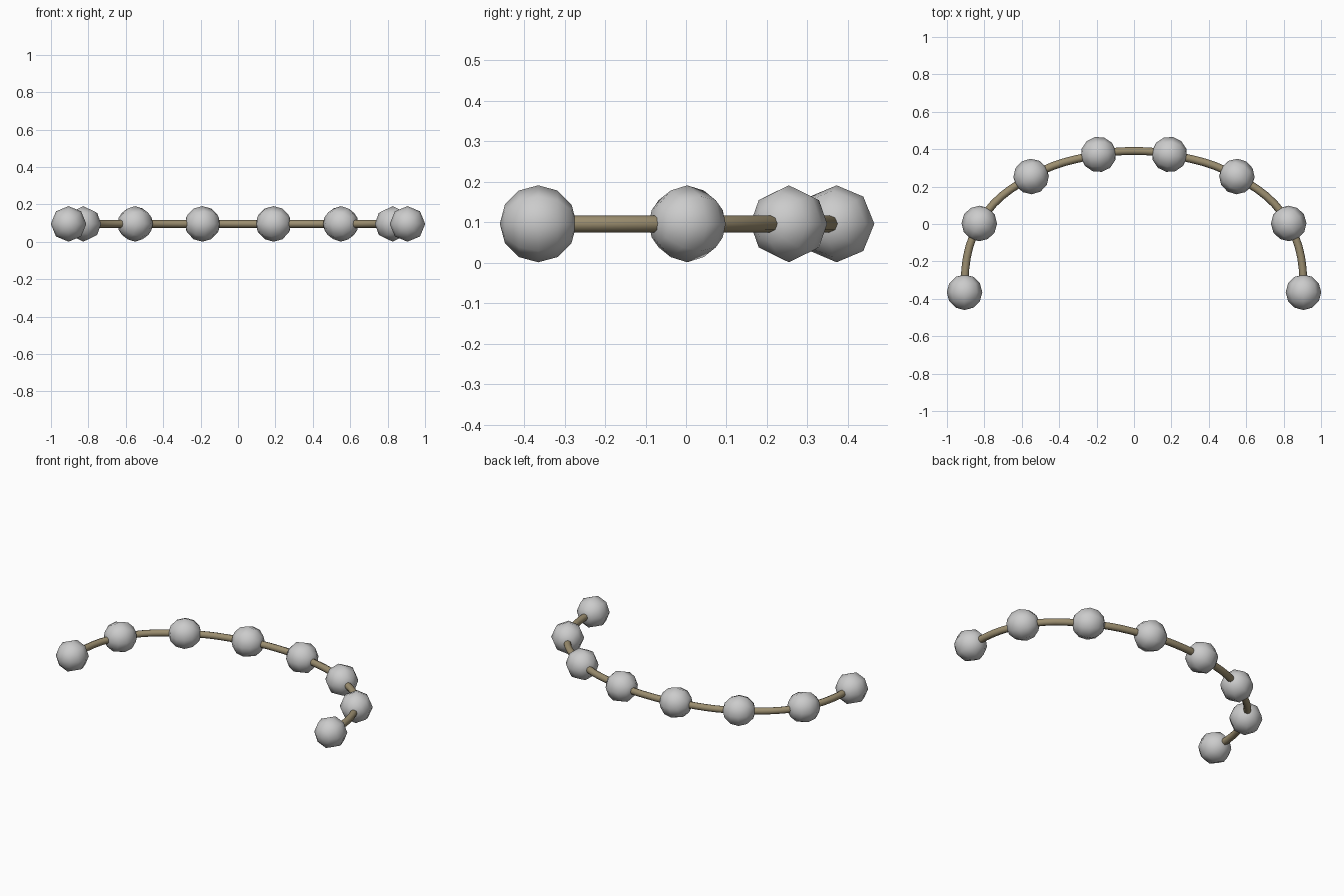
import bpy, math
from mathutils import Vector

if "Cube" in bpy.data.objects:
    bpy.data.objects.remove(bpy.data.objects["Cube"])

Z = 0.096
R = 0.095
half = [(0.906, -0.365), (0.827, 0.003), (0.55, 0.254), (0.19, 0.372)]
points = half + [(0, 0.39)] + [(-x, y) for x, y in reversed(half)]

# Tan string: smooth curve through all bead centres
curve = bpy.data.curves.new("string", "CURVE")
curve.dimensions = "3D"
curve.bevel_depth = 0.021
curve.bevel_resolution = 2
curve.resolution_u = 6
curve.use_fill_caps = True
spline = curve.splines.new("BEZIER")
spline.bezier_points.add(len(points) - 1)
for bp, (x, y) in zip(spline.bezier_points, points):
    bp.co = (x, y, Z)
    bp.handle_left_type = bp.handle_right_type = "AUTO"
# End handles run straight back along y
for i, s in ((0, 1), (-1, 1)):
    bp = spline.bezier_points[i]
    bp.handle_left_type = bp.handle_right_type = "FREE"
    up, down = bp.co + Vector((0, 0.13, 0)), bp.co - Vector((0, 0.13, 0))
    bp.handle_left, bp.handle_right = (down, up) if i == 0 else (up, down)
string = bpy.data.objects.new("string", curve)
bpy.context.collection.objects.link(string)
tan = bpy.data.materials.new("tan")
tan.diffuse_color = (0.33, 0.27, 0.16, 1)
tan.use_nodes = True
tan.node_tree.nodes["Principled BSDF"].inputs["Base Color"].default_value = tan.diffuse_color
curve.materials.append(tan)

# Low-poly beads, poles aligned with the string
angles = [90, 121, 148, 169]
for side in (1, -1):
    for (x, y), a in zip(half, angles):
        ang = math.radians(a if side == 1 else 180 - a)
        bpy.ops.mesh.primitive_uv_sphere_add(
            segments=8, ring_count=6, radius=R, location=(side * x, y, Z),
            rotation=(0, math.pi / 2, ang))
        bead = bpy.context.object
        bead.name = "bead"
        bpy.ops.object.shade_smooth()
